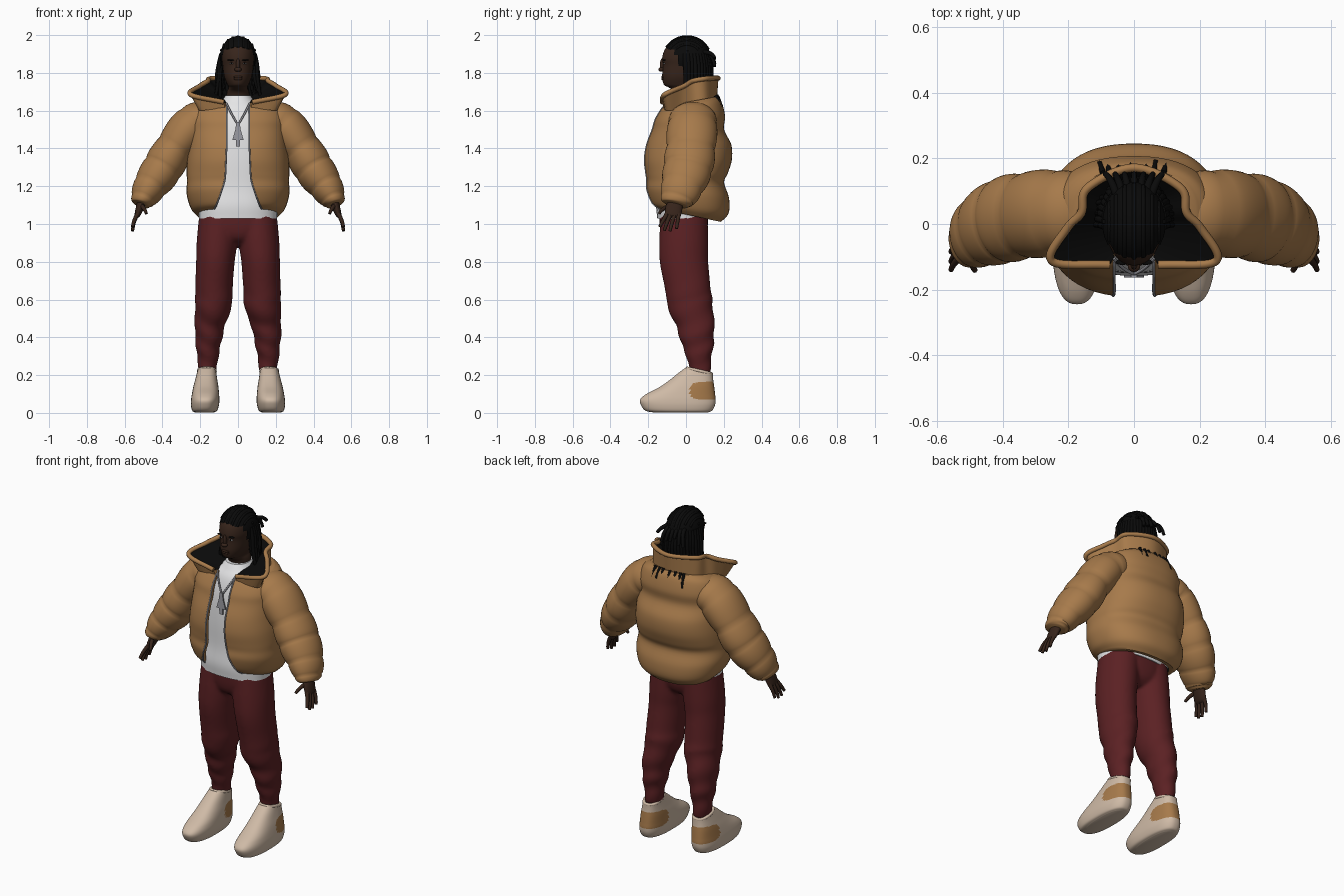
import bpy, bmesh, math, random
from mathutils import Vector

random.seed(4)
if "Cube" in bpy.data.objects:
    bpy.data.objects.remove(bpy.data.objects["Cube"])
TAU = 2 * math.pi
SIDES = ((1, "left"), (-1, "right"))


def material(name, rgb, rough=0.8):
    m = bpy.data.materials.new(name)
    m.use_nodes = True
    m.diffuse_color = (*rgb, 1)
    shader = m.node_tree.nodes["Principled BSDF"]
    shader.inputs["Base Color"].default_value = (*rgb, 1)
    shader.inputs["Roughness"].default_value = rough
    return m


TAN = material("tan padded cloth", (0.385, 0.195, 0.07))
RED = material("dark red cloth", (0.105, 0.015, 0.017))
CREAM = material("cream leather", (0.62, 0.49, 0.38))
WHITE = material("white cotton", (0.8, 0.8, 0.81))
SKIN = material("dark brown skin", (0.038, 0.018, 0.011))
BLACK = material("black hair and lining", (0.003, 0.003, 0.003))
SILVER = material("silver grey", (0.33, 0.33, 0.36))


def power(v, e):
    return math.copysign(abs(v) ** e, v)


def spline(keys, steps):
    """Smooth interpolation through tuples of any length."""
    p = [Vector(k) for k in keys]
    p = [2 * p[0] - p[1], *p, 2 * p[-1] - p[-2]]
    out = []
    for a, b, c, d in zip(p, p[1:], p[2:], p[3:]):
        for k in range(steps):
            t = k / steps
            out.append(0.5 * (2 * b + (c - a) * t + (2 * a - 5 * b + 4 * c - d) * t ** 2
                              + (3 * b - a - 3 * c + d) * t ** 3))
    return out + [p[-2]]


def finish(name, bm, mats):
    bmesh.ops.recalc_face_normals(bm, faces=bm.faces)
    me = bpy.data.meshes.new(name)
    bm.to_mesh(me)
    bm.free()
    for m in mats:
        me.materials.append(m)
    me.shade_smooth()
    me.set_sharp_from_angle(angle=math.radians(50))
    ob = bpy.data.objects.new(name, me)
    bpy.context.collection.objects.link(ob)
    return ob


def loft(name, rings, *mats, rule=None):
    """Skin closed rings and cap both ends; rule(column, centre) picks the material."""
    bm = bmesh.new()
    rows = [[bm.verts.new(p) for p in r] for r in rings]
    n = len(rows[0])
    for a, b in zip(rows, rows[1:]):
        for j in range(n):
            k = (j + 1) % n
            f = bm.faces.new((a[j], a[k], b[k], b[j]))
            if rule:
                f.material_index = rule(j, f.calc_center_median())
    bm.faces.new(rows[0])
    bm.faces.new(rows[-1])
    return finish(name, bm, mats)


def oval(z, rx, yf, yb, tilt=0, gap=0, n=48, e=0.85):
    """Horizontal ring starting at the front, with an optional front gap."""
    a = math.asin(min(1, gap / rx) ** (1 / e)) if gap else 0
    pts = []
    for i in range(n):
        t = a + (TAU - 2 * a) * i / (n - 1 if gap else n)
        y = (yf + yb) / 2 - (yb - yf) / 2 * power(math.cos(t), e)
        pts.append(Vector((rx * power(math.sin(t), e), y, z + tilt * y)))
    return pts


def limb(name, keys, mat, steps=8, n=32, bump=lambda s, t: 1):
    """Round limb along (x, y, z, side radius, depth radius) keys."""
    k = spline(keys, steps)
    rings = []
    for i, q in enumerate(k):
        tan = (k[min(i + 1, len(k) - 1)] - k[max(i - 1, 0)]).to_3d()
        u = Vector((0, 1, 0)).cross(tan).normalized()
        v = tan.cross(u).normalized()
        s = i / (len(k) - 1)
        ring = []
        for j in range(n):
            t = TAU * j / n
            ring.append(q.to_3d() + (u * q[3] * math.cos(t) + v * q[4] * math.sin(t)) * bump(s, t))
        rings.append(ring)
    return loft(name, rings, mat)


def cords(name, paths, radius, mat, taper=1.0):
    """Bundle of round cords through point paths."""
    cu = bpy.data.curves.new(name, "CURVE")
    cu.dimensions = "3D"
    cu.bevel_depth, cu.bevel_resolution, cu.use_fill_caps = radius, 2, True
    cu.resolution_u = 4
    for path in paths:
        sp = cu.splines.new("NURBS")
        sp.points.add(len(path) - 1)
        for i, (pt, co) in enumerate(zip(sp.points, path)):
            pt.co = (*co, 1)
            pt.radius = 1 + (taper - 1) * i / (len(path) - 1)
        sp.order_u, sp.use_endpoint_u = min(3, len(path)), True
    cu.materials.append(mat)
    ob = bpy.data.objects.new(name, cu)
    bpy.context.collection.objects.link(ob)


def ellipsoid(name, loc, size, mat, keep=None):
    bm = bmesh.new()
    bmesh.ops.create_uvsphere(bm, u_segments=32, v_segments=24, radius=1)
    for v in bm.verts:
        v.co = Vector([c * s + l for c, s, l in zip(v.co, size, loc)])
    if keep:
        bmesh.ops.delete(bm, geom=[v for v in bm.verts if not keep(v.co)], context="VERTS")
    finish(name, bm, [mat])


# Trousers: hips and two gathered legs fused into one skin
trousers = loft("trousers", [oval(*k) for k in spline([
    (0.89, 0.05, -0.07, 0.06), (0.92, 0.11, -0.115, 0.095),
    (0.97, 0.17, -0.135, 0.113), (1.06, 0.198, -0.143, 0.118)], 4)], RED)
LEG = [(0.1, -0.01, 1.05, 0.105, 0.125), (0.112, -0.012, 0.9, 0.107, 0.13),
       (0.12, -0.01, 0.8, 0.102, 0.128), (0.127, 0.01, 0.66, 0.099, 0.12),
       (0.13, 0.022, 0.58, 0.098, 0.12), (0.148, 0.048, 0.48, 0.082, 0.102),
       (0.157, 0.062, 0.38, 0.069, 0.088), (0.16, 0.07, 0.3, 0.057, 0.068),
       (0.16, 0.075, 0.2, 0.044, 0.052)]
pieces = [trousers] + [
    limb(side + "_trouser_leg", [(m * k[0], *k[1:]) for k in LEG], RED,
         bump=lambda s, t: 1 + 0.05 * min(1, s * 1.4) ** 3 * math.sin(40 * s + 2 * math.sin(t + 1)))
    for m, side in SIDES]
with bpy.context.temp_override(active_object=trousers, object=trousers,
                               selected_objects=pieces, selected_editable_objects=pieces):
    bpy.ops.object.join()
fuse = trousers.modifiers.new("fuse", "REMESH")
fuse.mode, fuse.voxel_size, fuse.use_smooth_shade = "VOXEL", 0.01, True
soften = trousers.modifiers.new("soften", "SMOOTH")
soften.factor, soften.iterations = 0.5, 6

# Shirt
loft("shirt", [oval(*k) for k in spline([
    (1.03, 0.207, -0.152, 0.122), (1.1, 0.21, -0.158, 0.14), (1.2, 0.2, -0.15, 0.16),
    (1.35, 0.2, -0.15, 0.17), (1.5, 0.19, -0.14, 0.15), (1.6, 0.15, -0.115, 0.13),
    (1.65, 0.09, -0.085, 0.1), (1.68, 0.066, -0.066, 0.085)], 5)], WHITE)

# Jacket body: open padded shell (height, half width, front, back, tilt, gap)
BODY = [(1.05, 0.215, -0.16, 0.185, -0.21, 0.125), (1.087, 0.25, -0.19, 0.226, -0.13, 0.11),
        (1.16, 0.272, -0.212, 0.228, -0.1, 0.085), (1.225, 0.27, -0.21, 0.202, -0.03, 0.07),
        (1.27, 0.272, -0.215, 0.222, 0, 0.066), (1.34, 0.27, -0.222, 0.243, 0, 0.063),
        (1.42, 0.262, -0.21, 0.24, 0, 0.06), (1.5, 0.255, -0.18, 0.202, 0, 0.06),
        (1.56, 0.255, -0.165, 0.207, 0.05, 0.06), (1.62, 0.23, -0.135, 0.19, 0.12, 0.06),
        (1.645, 0.19, -0.118, 0.168, 0.18, 0.06)]
shell, N = [], 56
for z, rx, yf, yb, tilt, gap in spline(BODY, 5):
    outer = oval(z, rx, yf, yb, tilt, gap, N)
    inner = oval(z, rx - 0.025, yf + 0.025, yb - 0.025, tilt, gap, N)
    shell.append(outer + inner[::-1])
loft("jacket_body", shell, TAN, BLACK, rule=lambda j, c: int(N <= j < 2 * N - 1))
cords("zip_edges", [[r[0] for r in shell], [r[N - 1] for r in shell]], 0.0045, SILVER)

# Collar: flared strip from shoulder seam to rim, black lining down to the neck
COLLAR = [(0.07, -0.12, 1.615, 0.075, -0.125, 1.645, 0.06, -0.1, 1.64),
          (0.2, -0.1, 1.6, 0.252, -0.113, 1.685, 0.07, -0.06, 1.655),
          (0.19, -0.02, 1.61, 0.203, -0.012, 1.73, 0.07, 0, 1.66),
          (0.175, 0.045, 1.625, 0.16, 0.035, 1.757, 0.065, 0.03, 1.665),
          (0.135, 0.115, 1.635, 0.142, 0.11, 1.77, 0.05, 0.07, 1.67),
          (0, 0.162, 1.64, 0, 0.172, 1.772, 0, 0.085, 1.67)]
flip = [tuple(-v if i % 3 == 0 else v for i, v in enumerate(k)) for k in COLLAR[-2::-1]]
strip = [(k[0:3], k[3:6], k[6:9]) for k in spline(COLLAR + flip, 6)]
loft("collar", strip, TAN, BLACK, rule=lambda j, c: int(j == 1))
cords("collar_rim", [[s[1] for s in strip]], 0.013, TAN)

# Sleeves: quilted into puffs
SLEEVE = [(0.14, 0.035, 1.555, 0.085, 0.11), (0.235, 0.035, 1.528, 0.108, 0.13),
          (0.335, 0.025, 1.403, 0.102, 0.13), (0.4, 0.01, 1.295, 0.106, 0.13),
          (0.465, -0.02, 1.2, 0.09, 0.112), (0.503, -0.047, 1.13, 0.066, 0.09),
          (0.513, -0.054, 1.102, 0.046, 0.068)]
FINGERS = [(-0.1, -0.14, 0.985), (-0.08, -0.115, 0.965), (-0.058, -0.085, 0.962), (-0.038, -0.05, 0.975)]
for m, side in SIDES:
    limb(side + "_sleeve", [(m * k[0], *k[1:]) for k in SLEEVE], TAN, n=40,
         bump=lambda s, t: 0.955 + 0.07 * abs(math.sin(6 * math.pi * s)) ** 0.6)
    # Hands
    limb(side + "_palm", [(m * 0.505, -0.05, 1.13, 0.025, 0.035), (m * 0.518, -0.062, 1.09, 0.022, 0.044),
                          (m * 0.532, -0.07, 1.05, 0.016, 0.043), (m * 0.537, -0.072, 1.035, 0.008, 0.034)],
         SKIN, n=20)
    digits = [[(m * 0.53, y, 1.055), (m * 0.553, (y + tip) / 2, 1.02), (m * 0.558, tip, z)]
              for y, tip, z in FINGERS]
    digits.append([(m * 0.515, -0.08, 1.1), (m * 0.495, -0.125, 1.085), (m * 0.485, -0.142, 1.055)])
    cords(side + "_fingers", digits, 0.0125, SKIN, 0.65)

# Shoes: stacked soles and uppers (height, half width, toe, heel, tilt) with tan heel panels
SHOE = [(0.002, 0.05, -0.17, 0.115, 0), (0.012, 0.066, -0.215, 0.138, 0),
        (0.04, 0.074, -0.238, 0.153, 0), (0.07, 0.075, -0.243, 0.157, 0),
        (0.1, 0.072, -0.21, 0.154, 0), (0.14, 0.066, -0.135, 0.149, 0),
        (0.175, 0.059, -0.08, 0.145, -0.05), (0.21, 0.053, -0.035, 0.143, -0.15),
        (0.238, 0.049, -0.003, 0.142, -0.23)]
for m, side in SIDES:
    loft(side + "_shoe", [[p + Vector((m * (0.177 - 0.05 * k[0]), 0, 0)) for p in oval(*k, n=80, e=0.8)]
                          for k in spline(SHOE, 8)], CREAM, TAN,
         rule=lambda j, c: int(abs((c.z - 0.117) / 0.048) ** 4 + abs((0.16 - c.y) / 0.14) ** 4 < 1))
    cuff = [p + Vector((m * 0.165, 0, 0)) for p in oval(0.238, 0.044, 0.006, 0.134, -0.23)]
    cords(side + "_shoe_cuff", [cuff + cuff[:1]], 0.009, CREAM)

# Head and face
loft("head", [oval(*k, e=0.95) for k in spline([
    (1.6, 0.065, -0.04, 0.09), (1.69, 0.06, -0.05, 0.08), (1.722, 0.05, -0.09, 0.08),
    (1.738, 0.056, -0.117, 0.08), (1.78, 0.073, -0.126, 0.09), (1.84, 0.081, -0.122, 0.11),
    (1.88, 0.085, -0.126, 0.115), (1.93, 0.08, -0.108, 0.11), (1.97, 0.05, -0.06, 0.07)], 5)], SKIN)
ellipsoid("nose_bridge", (0, -0.122, 1.842), (0.011, 0.017, 0.036), SKIN)
ellipsoid("nose_tip", (0, -0.13, 1.818), (0.019, 0.016, 0.012), SKIN)
for z in (1.778, 1.768):
    ellipsoid("lip", (0, -0.122, z), (0.025, 0.009, 0.007), SKIN)
for m, side in SIDES:
    ellipsoid(side + "_eye", (m * 0.034, -0.115, 1.85), (0.011, 0.006, 0.0035), WHITE)
    ellipsoid(side + "_iris", (m * 0.034, -0.119, 1.85), (0.005, 0.004, 0.004), BLACK)
    ellipsoid(side + "_brow", (m * 0.035, -0.116, 1.868), (0.021, 0.009, 0.004), BLACK)

# Hair: scalp cap, braided rows and hanging locks
ellipsoid("hair_cap", (0, 0.005, 1.88), (0.097, 0.126, 0.115), BLACK,
          keep=lambda c: c.z > 1.93 - abs(c.x) * 0.3 - 2 * max(0, c.y + 0.075))
rows = []
for i in range(-4, 5):
    r = math.cos(i * 0.3)
    rows.append([(0.095 * math.sin(i * 0.3), 0.005 - 0.124 * r * math.cos(a), 1.88 + 0.113 * r * math.sin(a))
                 for a in [0.5 + 0.25 * k for k in range(10)] if r * math.sin(a) > 0.35])
cords("braid_rows", rows, 0.007, BLACK)
locks = []
for layer, top in ((1, 1.9), (0.88, 1.85)):
    for i in range(24):
        a = -0.15 + (math.pi + 0.3) * i / 23
        c, s = math.cos(a) * layer, math.sin(a) * layer
        w = random.uniform(-0.012, 0.012)
        locks.append([(0.088 * c, 0.01 + 0.11 * s, top), (0.104 * c, 0.015 + 0.122 * s, 1.84),
                      (0.108 * c + w, 0.015 + 0.12 * s, 1.77),
                      (0.113 * c - w, 0.015 + 0.115 * s, random.uniform(1.67, 1.72))])
for i in range(7):
    x = (i - 3) * 0.018
    locks.append([(x, 0.09, 1.91), (x * 1.3, 0.14, 1.91), (x * 1.6, 0.152, random.uniform(1.83, 1.88))])
cords("hair_locks", locks, 0.0125, BLACK, 0.7)
cords("back_locks", [[(x, 0.165 - abs(x) * 0.1, 1.68), (x * 1.05, 0.184 - abs(x) * 0.1, 1.65),
                      (x * 1.1, 0.197 - abs(x) * 0.12, random.uniform(1.58, 1.64))]
                     for x in (-0.095, -0.075, -0.045, -0.01, 0.035, 0.06, 0.09)], 0.009, BLACK, 0.9)

# Necklace: chain and flat pendant
cords("chain", [[(m * 0.062, -0.105, 1.64), (m * 0.035, -0.14, 1.58), (0, -0.153, 1.525)] for m in (1, -1)],
      0.005, SILVER)
half = [(0.009, 1.54), (0.014, 1.5), (0.03, 1.445), (0.012, 1.445), (0.01, 1.41)]
outline = half + [(-x, z) for x, z in reversed(half)]
loft("pendant", [[(x, y, z) for x, z in outline] for y in (-0.163, -0.155)], SILVER)
